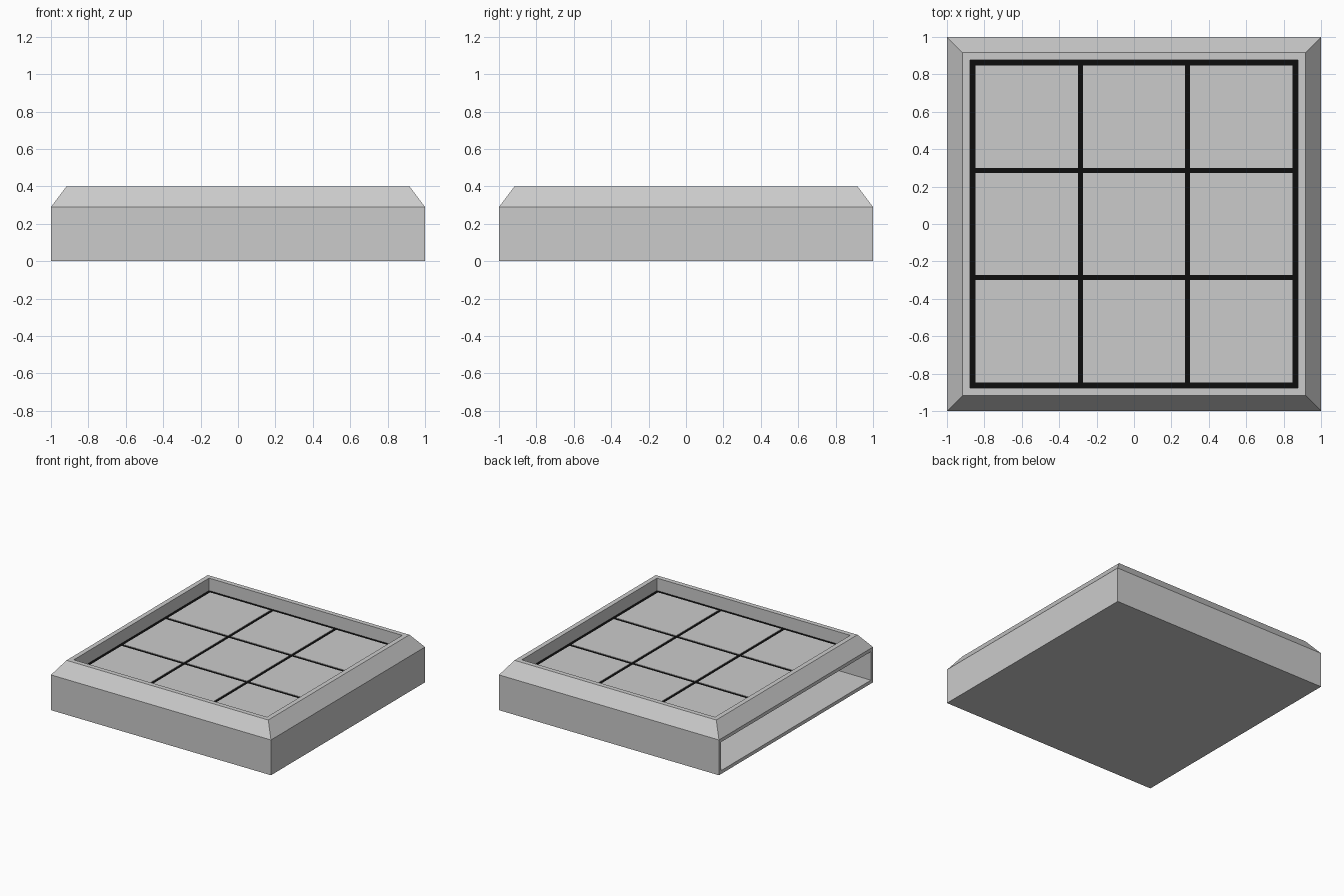
import bpy, bmesh
from mathutils import Vector

if "Cube" in bpy.data.objects:
    bpy.data.objects.remove(bpy.data.objects["Cube"])


def finish(bm, name):
    mesh = bpy.data.meshes.new(name)
    bm.to_mesh(mesh)
    bm.free()
    obj = bpy.data.objects.new(name, mesh)
    bpy.context.collection.objects.link(obj)
    return obj


def box(name, center, size, mat=None):
    bm = bmesh.new()
    bmesh.ops.create_cube(bm, size=1)
    for v in bm.verts:
        v.co = Vector(a * s + c for a, s, c in zip(v.co, size, center))
    obj = finish(bm, name)
    if mat:
        obj.data.materials.append(mat)
    return obj


black = bpy.data.materials.new("black")
black.diffuse_color = (0.004, 0.004, 0.004, 1)
black.use_nodes = True
black.node_tree.nodes["Principled BSDF"].inputs["Base Color"].default_value = black.diffuse_color

# Housing: square rings (half width, height) from the base over the rim into the recess
RIM_IN = 0.878
FLOOR = 0.292
profile = [(1, 0), (1, 0.29), (0.917, 0.4), (RIM_IN, 0.4), (RIM_IN, FLOOR)]
bm = bmesh.new()
rings = [[bm.verts.new((sx * r, sy * r, z))
          for sx, sy in ((-1, -1), (1, -1), (1, 1), (-1, 1))] for r, z in profile]
bm.faces.new(rings[0][::-1])
bm.faces.new(rings[-1])
for lo, hi in zip(rings, rings[1:]):
    for i in range(4):
        j = (i + 1) % 4
        bm.faces.new((lo[i], lo[j], hi[j], hi[i]))
bmesh.ops.recalc_face_normals(bm, faces=bm.faces)

# Left side slot: inset the side face and push it in to hollow the housing
WALL = 0.028
side = next(f for f in bm.faces if f.normal.x < -0.99 and f.calc_center_median().x < -0.99)
bmesh.ops.inset_region(bm, faces=[side], thickness=WALL, use_even_offset=True)
inner = bmesh.ops.extrude_discrete_faces(bm, faces=[side])["faces"][0]
bmesh.ops.translate(bm, verts=inner.verts, vec=(2 - WALL, 0, 0))
bmesh.ops.recalc_face_normals(bm, faces=bm.faces)
finish(bm, "housing")

# Black backing that shows between the tiles
TOP = 0.298
box("grid_backing", (0, 0, (FLOOR + TOP) / 2), (2 * RIM_IN, 2 * RIM_IN, TOP - FLOOR), black)

# Nine square tiles
for row in range(3):
    for col in range(3):
        box(f"tile_{row}_{col}", ((col - 1) * 0.5745, (row - 1) * 0.5745, TOP + 0.002),
            (0.548, 0.548, 0.004))
